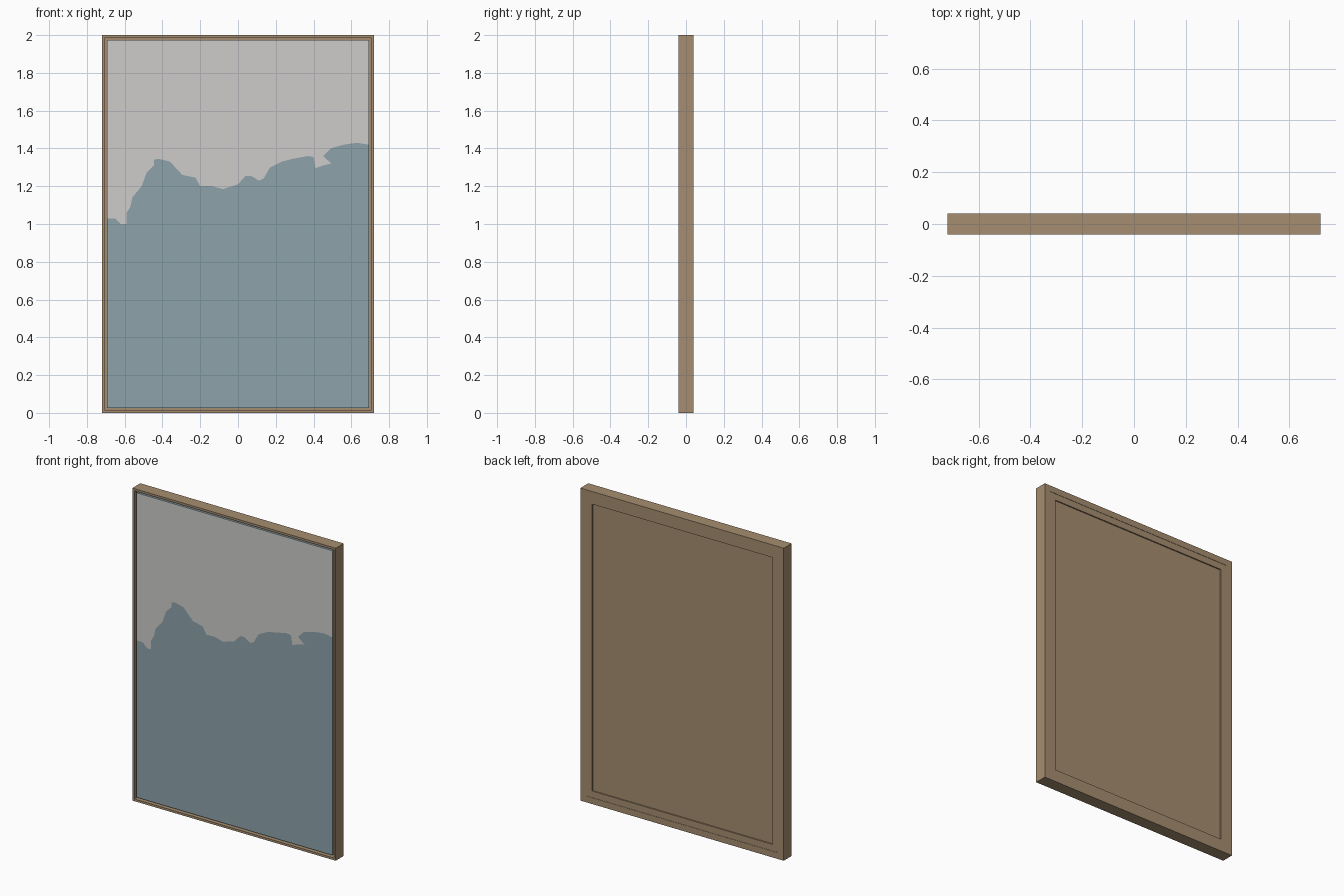
import bpy
import bmesh

cube = bpy.data.objects.get("Cube")
if cube:
    bpy.data.objects.remove(cube, do_unlink=True)

HALF_W, HEIGHT, HALF_D = 0.72, 2.0, 0.04
CANVAS_INSET = 0.026
CANVAS_FRONT = -0.035
BACK_INSET = 0.082


def make_material(name, srgb):
    color = tuple((c / 255) ** 2.2 for c in srgb) + (1.0,)
    mat = bpy.data.materials.new(name)
    mat.use_nodes = True
    mat.diffuse_color = color
    bsdf = mat.node_tree.nodes["Principled BSDF"]
    bsdf.inputs["Base Color"].default_value = color
    bsdf.inputs["Roughness"].default_value = 0.8
    return mat


wood = make_material("warm wood", (164, 140, 111))
pale = make_material("pale grey paint", (204, 203, 201))
blue = make_material("dusty blue paint", (140, 162, 170))


def finish(bm, name, materials):
    bmesh.ops.recalc_face_normals(bm, faces=bm.faces)
    mesh = bpy.data.meshes.new(name)
    bm.to_mesh(mesh)
    bm.free()
    for mat in materials:
        mesh.materials.append(mat)
    obj = bpy.data.objects.new(name, mesh)
    bpy.context.collection.objects.link(obj)
    return obj


def rectangle(bm, inset, y):
    """Four corner vertices of an upright rectangle inset from the outline."""
    x, low, high = HALF_W - inset, inset, HEIGHT - inset
    corners = [(-x, low), (x, low), (x, high), (-x, high)]
    return [bm.verts.new((cx, y, cz)) for cx, cz in corners]


def bridge(bm, first, second):
    for i in range(4):
        j = (i + 1) % 4
        bm.faces.new((first[i], first[j], second[j], second[i]))


def sweep_frame(name, profile):
    """Sweep a closed (inset, y) profile around the rectangle with mitred corners."""
    bm = bmesh.new()
    rings = [rectangle(bm, inset, y) for inset, y in profile]
    for i, ring in enumerate(rings):
        bridge(bm, ring, rings[(i + 1) % len(rings)])
    return finish(bm, name, [wood])


# Outer frame: thin front lip, deep shadow gap, ledge behind the canvas
sweep_frame("outer_frame", [
    (0, HALF_D), (0, -HALF_D), (0.014, -HALF_D), (0.014, 0.01),
    (0.04, 0.01), (0.04, HALF_D),
])

# Back rails, set a hair below the rear of the frame
sweep_frame("back_rails", [
    (0.038, 0.011), (BACK_INSET, 0.011), (BACK_INSET, 0.038), (0.038, 0.038),
])

# Recessed backing board
bm = bmesh.new()
board_front = rectangle(bm, BACK_INSET - 0.005, 0.015)
board_back = rectangle(bm, BACK_INSET - 0.005, 0.03)
bm.faces.new(board_front)
bm.faces.new(board_back)
bridge(bm, board_front, board_back)
finish(bm, "backing_board", [wood])

# Canvas block behind the painted surface
bm = bmesh.new()
canvas_front = rectangle(bm, CANVAS_INSET, CANVAS_FRONT + 0.001)
canvas_back = rectangle(bm, CANVAS_INSET, 0.012)
bm.faces.new(canvas_front)
bm.faces.new(canvas_back)
bridge(bm, canvas_front, canvas_back)
finish(bm, "canvas_block", [blue])

# Ragged ridge line between the two painted fields
edge = HALF_W - CANVAS_INSET
ridge = [
    (-edge, 1.03), (-.65, 1.03), (-.62, 1), (-.59, 1), (-.59, 1.06),
    (-.57, 1.09), (-.56, 1.14), (-.51, 1.2), (-.485, 1.27), (-.445, 1.31),
    (-.445, 1.34), (-.42, 1.345), (-.36, 1.33), (-.295, 1.26),
    (-.225, 1.245), (-.2, 1.2), (-.135, 1.2), (-.08, 1.185), (0, 1.21),
    (.04, 1.255), (.07, 1.255), (.11, 1.23), (.135, 1.24), (.17, 1.3),
    (.23, 1.33), (.29, 1.345), (.37, 1.36), (.4, 1.355), (.41, 1.295),
    (.45, 1.31), (.495, 1.32), (.45, 1.36), (.49, 1.4), (.56, 1.42),
    (.63, 1.43), (edge, 1.42),
]


def painted_field(name, border_z, mat):
    """Flat painted area between the ridge line and one border of the canvas."""
    bm = bmesh.new()
    outline = ridge + [(edge, border_z), (-edge, border_z)]
    face = bm.faces.new([bm.verts.new((x, CANVAS_FRONT, z)) for x, z in outline])
    face.normal_update()
    if face.normal.y > 0:
        face.normal_flip()
    bmesh.ops.triangulate(bm, faces=[face])
    mesh = bpy.data.meshes.new(name)
    bm.to_mesh(mesh)
    bm.free()
    mesh.materials.append(mat)
    obj = bpy.data.objects.new(name, mesh)
    bpy.context.collection.objects.link(obj)


painted_field("upper_painted_field", HEIGHT - CANVAS_INSET, pale)
painted_field("lower_painted_field", CANVAS_INSET, blue)
